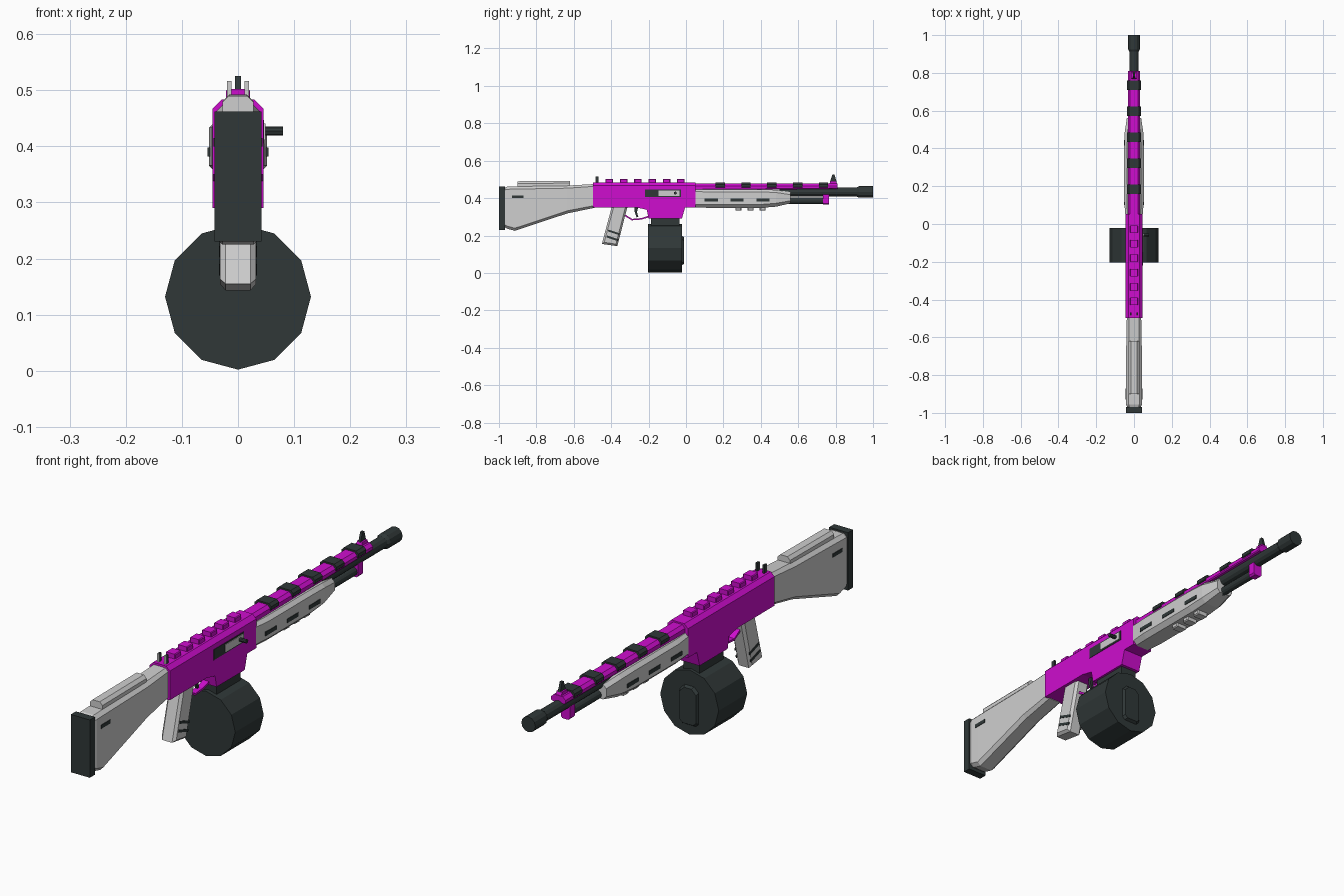
import bpy, bmesh, math
from mathutils import Matrix


def material(name, rgb):
    m = bpy.data.materials.new(name)
    m.diffuse_color = (*rgb, 1)
    return m


MAGENTA = material("magenta", (0.62, 0.004, 0.62))
DARK = material("dark grey", (0.029, 0.039, 0.039))
GREY = material("light grey", (0.62, 0.62, 0.62))


def finish(name, bm, mat):
    bmesh.ops.recalc_face_normals(bm, faces=bm.faces)
    me = bpy.data.meshes.new(name)
    bm.to_mesh(me)
    bm.free()
    me.materials.append(mat)
    ob = bpy.data.objects.new(name, me)
    bpy.context.collection.objects.link(ob)
    return ob


def prism(name, profile, x0, x1, mat, bevel=0, zmin=-1):
    """Side profile (y, z) extruded along x; cap edges above zmin are chamfered."""
    bm = bmesh.new()
    a = [bm.verts.new((x0, y, z)) for y, z in profile]
    b = [bm.verts.new((x1, y, z)) for y, z in profile]
    bm.faces.new(a)
    bm.faces.new(b)
    n = len(a)
    for i in range(n):
        j = (i + 1) % n
        bm.faces.new((a[i], a[j], b[j], b[i]))
    bmesh.ops.recalc_face_normals(bm, faces=bm.faces)
    if bevel:
        edges = [e for e in bm.edges
                 if abs(e.verts[0].co.x - e.verts[1].co.x) < 1e-6
                 and min(v.co.z for v in e.verts) > zmin]
        bmesh.ops.bevel(bm, geom=edges, offset=bevel, segments=1, affect='EDGES')
    return finish(name, bm, mat)


def box(name, x0, x1, y0, y1, z0, z1, mat, bevel=0):
    return prism(name, [(y0, z0), (y1, z0), (y1, z1), (y0, z1)], x0, x1, mat, bevel)


def loft(name, sections, mat):
    """Octagonal sections along y: (y, bottom, top, half width, low chamfer, high chamfer)."""
    bm = bmesh.new()
    rings = []
    for y, b, t, w, cb, ct in sections:
        half = [(w - cb, b), (w, b + cb), (w, t - ct), (w - ct, t)]
        pts = half + [(-x, z) for x, z in reversed(half)]
        rings.append([bm.verts.new((x, y, z)) for x, z in pts])
    for r, s in zip(rings, rings[1:]):
        for i in range(8):
            j = (i + 1) % 8
            bm.faces.new((r[i], r[j], s[j], s[i]))
    bm.faces.new(rings[0])
    bm.faces.new(rings[-1])
    return finish(name, bm, mat)


def tube(name, y0, y1, z, r, mat, sides=12, r2=None):
    """Faceted cylinder along y."""
    bm = bmesh.new()
    bmesh.ops.create_cone(bm, cap_ends=True, segments=sides, radius1=r,
                          radius2=r if r2 is None else r2, depth=y1 - y0)
    bm.transform(Matrix.Translation((0, (y0 + y1) / 2, z)) @ Matrix.Rotation(-math.pi / 2, 4, 'X'))
    return finish(name, bm, mat)


def slots(name, hw, y0, y1, z0, z1):
    """Dark plates on both sides."""
    for s, side in ((1, "right"), (-1, "left")):
        x = sorted((s * (hw - 0.004), s * (hw + 0.002)))
        box(f"{name}_{side}", x[0], x[1], y0, y1, z0, z1, DARK)


# Stock with butt pad and cheek rest
box("butt_pad", -0.042, 0.042, -1, -0.968, 0.23, 0.462, DARK)
loft("stock", [(-0.97, 0.245, 0.455, 0.036, 0.012, 0.012),
               (-0.955, 0.236, 0.461, 0.042, 0.014, 0.014),
               (-0.915, 0.225, 0.462, 0.042, 0.014, 0.014),
               (-0.635, 0.318, 0.467, 0.041, 0.014, 0.014),
               (-0.49, 0.348, 0.475, 0.038, 0.012, 0.012)], GREY)
loft("cheek_rest", [(-0.9, 0.455, 0.49, 0.028, 0.004, 0.012),
                    (-0.62, 0.455, 0.492, 0.028, 0.004, 0.012)], GREY)
slots("stock_slot", 0.042, -0.93, -0.87, 0.4, 0.415)

# Receiver with magazine well
prism("receiver", [(-0.497, 0.35), (-0.265, 0.35), (-0.21, 0.338), (-0.2, 0.29),
                   (-0.022, 0.29), (-0.005, 0.35), (0.052, 0.35),
                   (0.052, 0.483), (-0.497, 0.483)], -0.045, 0.045, MAGENTA, 0.016, 0.45)
for i in range(6):
    y = -0.41 + i * 0.0765
    box(f"rail_tooth_{i}", -0.021, 0.021, y - 0.02, y + 0.02, 0.478, 0.502, MAGENTA, 0.003)

# Rear sight posts with pale rear faces
for s, side in ((1, "right"), (-1, "left")):
    x = s * 0.016
    box(f"rear_sight_{side}", x - 0.004, x + 0.004, -0.482, -0.468, 0.478, 0.516, DARK)
    box(f"rear_sight_face_{side}", x - 0.004, x + 0.004, -0.485, -0.482, 0.478, 0.516, GREY)

# Ejection port, bolt and charging handle
box("ejection_port", 0.04, 0.0465, -0.22, -0.028, 0.405, 0.447, DARK)
box("bolt", 0.042, 0.049, -0.148, -0.034, 0.411, 0.441, GREY)
handle = tube("charging_handle", -0.02, 0.02, 0, 0.008, DARK, 8)
handle.data.transform(Matrix.Translation((0.06, -0.057, 0.427)) @ Matrix.Rotation(math.pi / 2, 4, 'Z'))

# Pistol grip with side stripes
prism("grip", [(-0.395, 0.36), (-0.31, 0.36), (-0.318, 0.335), (-0.367, 0.143),
               (-0.45, 0.155)], -0.032, 0.032, GREY, 0.01)
for i, (y, z) in enumerate(((-0.418, 0.222), (-0.425, 0.19))):
    for s in (1, -1):
        x = sorted((s * 0.03, s * 0.034))
        prism(f"grip_stripe_{i}", [(y, z), (y + 0.06, z - 0.02), (y + 0.063, z - 0.01),
                                   (y + 0.003, z + 0.01)], x[0], x[1], DARK)

# Trigger and guard
prism("trigger", [(-0.275, 0.355), (-0.255, 0.355), (-0.262, 0.325), (-0.255, 0.3),
                  (-0.264, 0.297), (-0.274, 0.325)], -0.006, 0.006, DARK)
prism("trigger_guard", [(-0.33, 0.305), (-0.29, 0.281), (-0.24, 0.285), (-0.195, 0.298),
                        (-0.195, 0.307), (-0.24, 0.293), (-0.288, 0.289), (-0.33, 0.315)],
      -0.013, 0.013, MAGENTA)

# Drum magazine
drum = tube("drum", -0.203, -0.022, 0, 0.13, DARK, 12)
drum.location.z = 0.132
box("drum_neck", -0.036, 0.036, -0.187, -0.034, 0.2, 0.3, DARK)
loft("drum_cover_plate", [(-0.024, 0.04, 0.2, 0.042, 0.012, 0.02),
                          (-0.011, 0.048, 0.192, 0.036, 0.012, 0.02)], DARK)

# Handguard with slots and underside bumps
loft("handguard", [(0.05, 0.35, 0.447, 0.046, 0.016, 0.012),
                   (0.12, 0.348, 0.447, 0.052, 0.018, 0.014),
                   (0.40, 0.348, 0.447, 0.052, 0.018, 0.014),
                   (0.48, 0.354, 0.444, 0.05, 0.018, 0.014),
                   (0.56, 0.372, 0.432, 0.038, 0.014, 0.014)], GREY)
for i, y in enumerate((0.10, 0.238, 0.376)):
    slots(f"handguard_slot_{i}", 0.052, y, y + 0.07, 0.382, 0.398)
for i, y in enumerate((0.28, 0.345, 0.41)):
    box(f"handguard_bump_{i}", -0.024, 0.024, y - 0.016, y + 0.016, 0.333, 0.356, GREY, 0.004)

# Top rail with dark bands
loft("top_rail", [(0.05, 0.443, 0.477, 0.032, 0.004, 0.012),
                  (0.81, 0.449, 0.477, 0.032, 0.004, 0.012)], MAGENTA)
for i in range(5):
    y = 0.183 + i * 0.138
    loft(f"rail_band_{i}", [(y - 0.025, 0.457, 0.483, 0.037, 0.003, 0.01),
                            (y + 0.025, 0.457, 0.483, 0.037, 0.003, 0.01)], DARK)

# Barrel, muzzle, lower tube and its bracket
tube("barrel", 0.5, 0.94, 0.433, 0.024, DARK)
tube("muzzle_collar", 0.912, 0.925, 0.433, 0.024, DARK, r2=0.031)
tube("muzzle", 0.925, 1.0, 0.433, 0.031, DARK)
tube("lower_tube", 0.5, 0.745, 0.386, 0.017, DARK)
loft("tube_bracket", [(0.733, 0.365, 0.425, 0.02, 0.007, 0.003),
                      (0.765, 0.365, 0.425, 0.02, 0.007, 0.003)], MAGENTA)

# Front sight
prism("front_sight_base", [(0.765, 0.47), (0.81, 0.47), (0.803, 0.49), (0.772, 0.49)],
      -0.012, 0.012, MAGENTA)
prism("front_sight_post", [(0.77, 0.488), (0.805, 0.488), (0.794, 0.525), (0.782, 0.525)],
      -0.005, 0.005, DARK)
